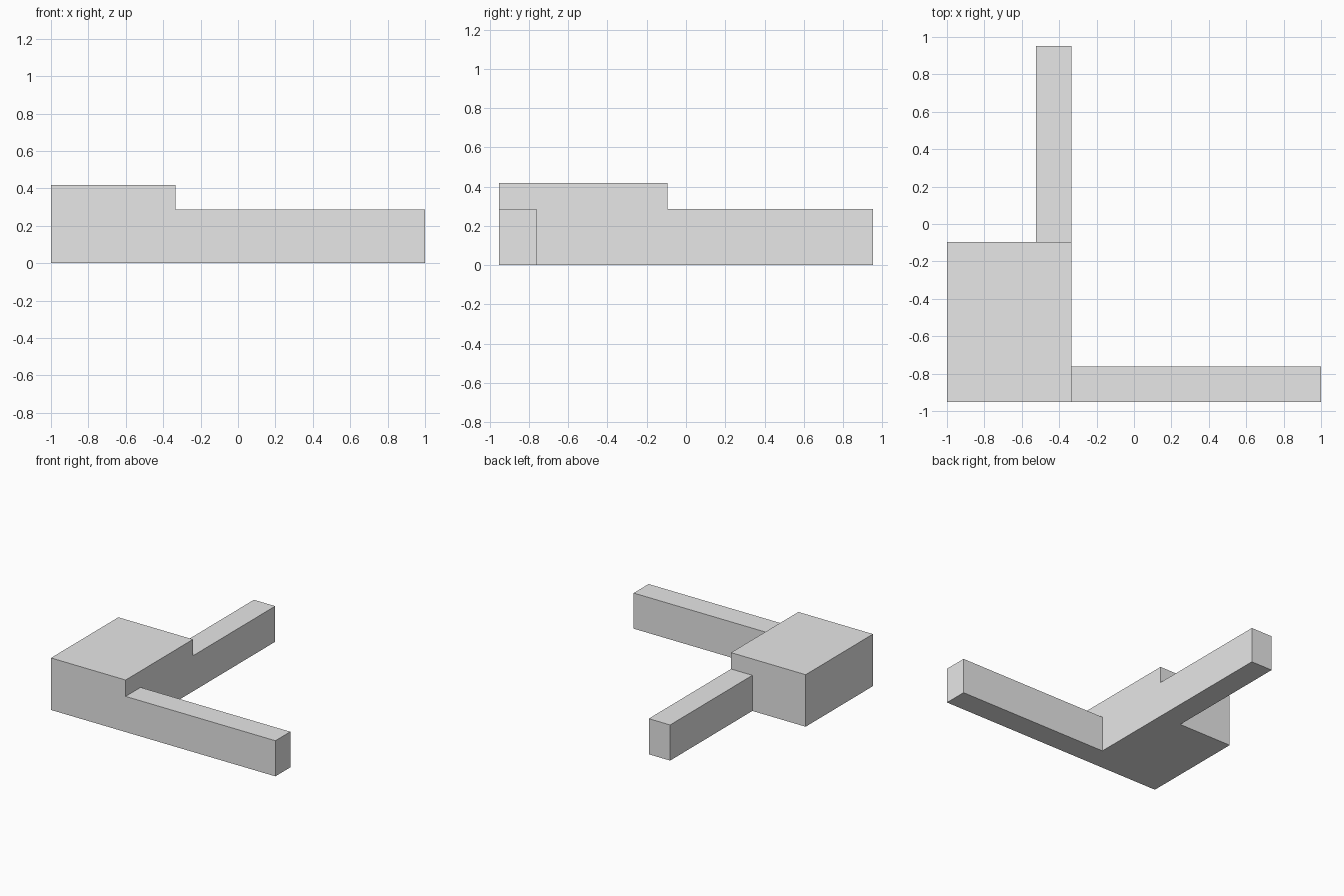
import bpy
import bmesh
from mathutils import Vector

default_cube = bpy.data.objects.get("Cube")
if default_cube:
    bpy.data.objects.remove(default_cube, do_unlink=True)

# Single plain grey material
grey = bpy.data.materials.new("light grey")
grey.use_nodes = True
colour = (0.8, 0.8, 0.8, 1.0)
grey.diffuse_color = colour
grey.node_tree.nodes["Principled BSDF"].inputs["Base Color"].default_value = colour


def box(name, low, high):
    """Axis-aligned box between two opposite corners."""
    low, high = Vector(low), Vector(high)
    bm = bmesh.new()
    bmesh.ops.create_cube(bm, size=1)
    bmesh.ops.scale(bm, vec=high - low, verts=bm.verts)
    bmesh.ops.translate(bm, vec=(low + high) / 2, verts=bm.verts)
    mesh = bpy.data.meshes.new(name)
    bm.to_mesh(mesh)
    bm.free()
    mesh.materials.append(grey)
    obj = bpy.data.objects.new(name, mesh)
    bpy.context.collection.objects.link(obj)
    return obj


# Layout shared by the block and the two walls
front, back = -0.952, 0.952
block_left, block_back = -0.335, -0.095
block_height, wall_height = 0.419, 0.287
wall_width = 0.19

# Tall corner block
box("corner_block", (-1, front, 0), (block_left, block_back, block_height))

# Low wall running sideways, flush with the block's front
box("side_wall", (block_left, front, 0), (1, front + wall_width, wall_height))

# Low wall running backwards, flush with the block's left side
box("back_wall", (block_left - wall_width, block_back, 0),
    (block_left, back, wall_height))
